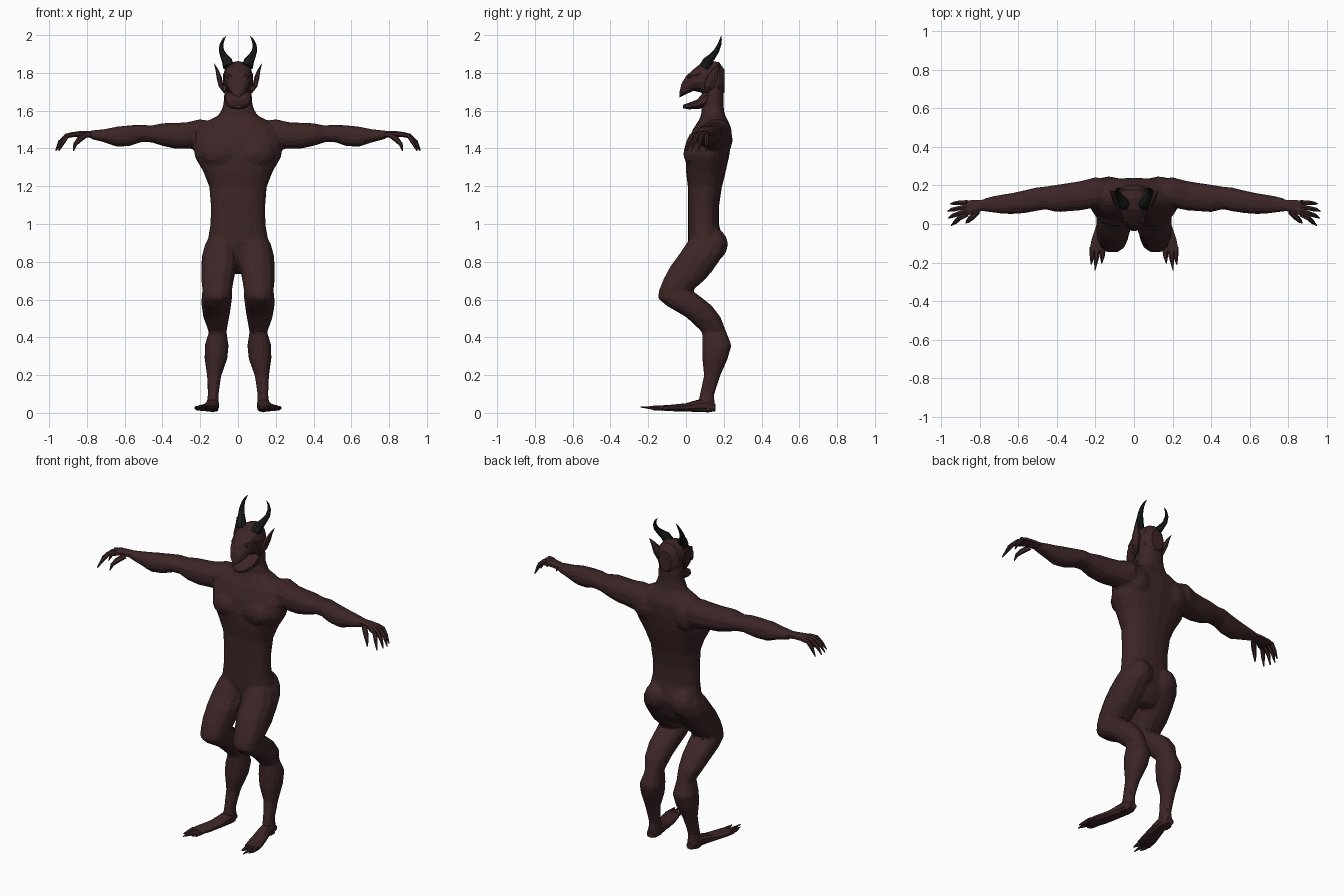
import bpy, bmesh, math
from mathutils import Vector


def material(name, rgb):
    m = bpy.data.materials.new(name)
    m.diffuse_color = (*rgb, 1)
    return m


SKIN = material("dark_maroon_skin", (0.046, 0.0185, 0.0195))
HORN = material("black_horn", (0.009, 0.012, 0.012))
ORDER = {"x": (2, 0, 1), "y": (0, 2, 1), "z": (0, 1, 2)}


def skin_rings(bm, rings):
    rings = [[bm.verts.new(p) for p in r] for r in rings]
    n = len(rings[0])
    faces = [bm.faces.new(rings[0]), bm.faces.new(rings[-1])]
    for a, b in zip(rings, rings[1:]):
        for i in range(n):
            j = (i + 1) % n
            faces.append(bm.faces.new((a[i], a[j], b[j], b[i])))
    bmesh.ops.recalc_face_normals(bm, faces=faces)


def loft(bm, axis, sections, n=12, power=0.85, side=1):
    """Sections are (position on axis, a min, a max, b min, b max)."""
    rings = []
    for t, a0, a1, b0, b1 in sections:
        ring = []
        for i in range(n):
            g = 2 * math.pi * (i + 0.5) / n
            c, s = math.cos(g), math.sin(g)
            a = (a0 + a1) / 2 + (a1 - a0) / 2 * math.copysign(abs(c) ** power, c)
            b = (b0 + b1) / 2 + (b1 - b0) / 2 * math.copysign(abs(s) ** power, s)
            k = (a, b, t)
            p = [k[j] for j in ORDER[axis]]
            ring.append((p[0] * side, p[1], p[2]))
        rings.append(ring)
    skin_rings(bm, rings)


def tube(bm, pts, radii, n=6, side=1, flat=1.0):
    pts = [Vector((p[0] * side, p[1], p[2])) for p in pts]
    rings = []
    for i, p in enumerate(pts):
        d = (pts[min(i + 1, len(pts) - 1)] - pts[max(i - 1, 0)]).normalized()
        u = d.cross(Vector((0, 1, 0.01))).normalized()
        v = d.cross(u)
        rings.append([p + u * radii[i] * flat * math.cos(2 * math.pi * k / n)
                      + v * radii[i] * math.sin(2 * math.pi * k / n) for k in range(n)])
    skin_rings(bm, rings)


def blob(bm, centre, size, side=1):
    """Muscle mass."""
    v = bmesh.ops.create_icosphere(bm, subdivisions=2, radius=1)["verts"]
    for p in v:
        p.co = Vector((side * centre[0], centre[1], centre[2])) + Vector(
            [p.co[i] * size[i] for i in range(3)])


def finish(bm, name, mat):
    me = bpy.data.meshes.new(name)
    bm.to_mesh(me)
    bm.free()
    me.materials.append(mat)
    ob = bpy.data.objects.new(name, me)
    bpy.context.collection.objects.link(ob)
    return ob


# Body: torso, arms and legs fused into one faceted skin
bm = bmesh.new()
loft(bm, "z", [
    (0.74, -0.05, 0.05, 0.06, 0.13), (0.80, -0.12, 0.12, 0.03, 0.17),
    (0.90, -0.165, 0.165, 0.01, 0.20), (1.0, -0.147, 0.147, 0.01, 0.175),
    (1.10, -0.145, 0.145, 0.01, 0.175), (1.20, -0.153, 0.153, 0.01, 0.19),
    (1.28, -0.185, 0.185, 0.0, 0.21), (1.36, -0.232, 0.232, -0.003, 0.228),
    (1.44, -0.238, 0.238, 0.01, 0.24), (1.51, -0.21, 0.21, 0.04, 0.24),
    (1.555, -0.15, 0.15, 0.07, 0.22), (1.58, -0.1, 0.1, 0.08, 0.205),
    (1.63, -0.078, 0.078, 0.085, 0.198), (1.73, -0.07, 0.07, 0.09, 0.198)], n=18)
for s in (-1, 1):
    loft(bm, "x", [
        (0.10, 0.09, 0.22, 1.42, 1.54), (0.20, 0.085, 0.245, 1.40, 1.56),
        (0.27, 0.07, 0.225, 1.40, 1.543), (0.33, 0.065, 0.215, 1.40, 1.54),
        (0.40, 0.06, 0.205, 1.415, 1.538), (0.46, 0.075, 0.195, 1.435, 1.525),
        (0.51, 0.065, 0.19, 1.437, 1.53), (0.57, 0.055, 0.175, 1.415, 1.527),
        (0.64, 0.05, 0.16, 1.41, 1.52), (0.71, 0.055, 0.15, 1.435, 1.505),
        (0.79, 0.065, 0.13, 1.455, 1.497)], side=s)
    loft(bm, "z", [
        (0.95, 0.02, 0.14, 0.04, 0.18), (0.90, 0.01, 0.175, 0.0, 0.217),
        (0.84, 0.005, 0.192, -0.04, 0.20), (0.78, 0.005, 0.197, -0.085, 0.16),
        (0.71, 0.02, 0.197, -0.122, 0.105), (0.65, 0.03, 0.19, -0.145, 0.035),
        (0.61, 0.03, 0.195, -0.152, 0.09), (0.57, 0.035, 0.195, -0.105, 0.14),
        (0.51, 0.045, 0.185, 0.0, 0.185), (0.43, 0.06, 0.155, 0.085, 0.215),
        (0.36, 0.048, 0.178, 0.085, 0.243), (0.29, 0.055, 0.178, 0.085, 0.222),
        (0.20, 0.088, 0.165, 0.095, 0.182), (0.10, 0.103, 0.16, 0.072, 0.15),
        (0.04, 0.1, 0.168, 0.06, 0.155), (0.01, 0.1, 0.168, 0.06, 0.15)], side=s)
    blob(bm, (0.095, 0.045, 1.375), (0.105, 0.06, 0.075), s)   # chest
    blob(bm, (0.085, 0.155, 0.895), (0.075, 0.068, 0.085), s)  # buttock
    blob(bm, (0.13, 0.19, 1.45), (0.085, 0.058, 0.09), s)      # shoulder blade
    blob(bm, (0.05, 0.045, 1.13), (0.05, 0.035, 0.13), s)      # belly muscle
body = finish(bm, "body", SKIN)
m = body.modifiers.new("fuse", "REMESH")
m.mode, m.voxel_size = "VOXEL", 0.011
m = body.modifiers.new("soften", "SMOOTH")
m.factor, m.iterations = 0.5, 4
m = body.modifiers.new("facet", "DECIMATE")
m.ratio = 0.09

# Head with a beaked upper face
bm = bmesh.new()
loft(bm, "y", [
    (-0.035, -0.012, 0.012, 1.672, 1.70), (-0.024, -0.034, 0.034, 1.678, 1.745),
    (0.0, -0.053, 0.053, 1.69, 1.785), (0.04, -0.068, 0.068, 1.708, 1.822),
    (0.075, -0.075, 0.075, 1.70, 1.85), (0.13, -0.08, 0.08, 1.67, 1.866),
    (0.175, -0.07, 0.07, 1.67, 1.86), (0.203, -0.04, 0.04, 1.70, 1.82)], n=14)
for s in (-1, 1):  # brow ridges
    tube(bm, [(0.012, -0.004, 1.765), (0.045, 0.02, 1.782), (0.07, 0.075, 1.80)],
         [0.008, 0.013, 0.007], side=s)
finish(bm, "head", SKIN)

# Lower jaw
bm = bmesh.new()
loft(bm, "y", [
    (-0.015, -0.02, 0.02, 1.615, 1.634), (0.015, -0.045, 0.045, 1.61, 1.645),
    (0.06, -0.062, 0.062, 1.612, 1.662), (0.10, -0.07, 0.07, 1.615, 1.71),
    (0.15, -0.066, 0.066, 1.64, 1.73)], n=10)
finish(bm, "jaw", SKIN)

for s, tag in ((-1, "right"), (1, "left")):
    # Pointed ear
    bm = bmesh.new()
    tube(bm, [(0.072, 0.105, 1.70), (0.09, 0.12, 1.735), (0.10, 0.14, 1.78),
              (0.112, 0.158, 1.82), (0.127, 0.172, 1.853)],
         [0.012, 0.03, 0.032, 0.017, 0.002], side=s, flat=0.42)
    finish(bm, tag + "_ear", SKIN)

    # Curved horn
    bm = bmesh.new()
    tube(bm, [(0.05, 0.10, 1.835), (0.058, 0.115, 1.865), (0.075, 0.14, 1.892),
              (0.088, 0.163, 1.922), (0.088, 0.177, 1.953), (0.077, 0.184, 1.98),
              (0.063, 0.186, 1.999)],
         [0.03, 0.027, 0.019, 0.014, 0.010, 0.006, 0.001], n=8, side=s)
    finish(bm, tag + "_horn", HORN)

    # Hand with four hooked fingers and a thumb
    bm = bmesh.new()
    loft(bm, "x", [
        (0.775, 0.068, 0.128, 1.457, 1.497), (0.82, 0.058, 0.127, 1.462, 1.497),
        (0.86, 0.042, 0.125, 1.462, 1.494), (0.885, 0.045, 0.12, 1.462, 1.484)],
        n=8, side=s)
    for y0, y1, reach in ((0.112, 0.105, 0.95), (0.09, 0.066, 0.965),
                          (0.068, 0.03, 0.962), (0.05, -0.008, 0.947)):
        tube(bm, [(0.865, y0, 1.478), (0.905, (y0 * 2 + y1) / 3, 1.47),
                  (reach - 0.022, (y0 + y1 * 2) / 3, 1.437), (reach, y1, 1.392)],
             [0.014, 0.013, 0.011, 0.003], side=s)
    tube(bm, [(0.81, 0.065, 1.472), (0.84, 0.035, 1.45), (0.862, 0.015, 1.425),
              (0.872, 0.005, 1.39)], [0.015, 0.015, 0.011, 0.003], side=s)
    finish(bm, tag + "_hand", SKIN)

    # Long flat foot ending in pointed toes
    bm = bmesh.new()
    loft(bm, "y", [
        (0.155, 0.112, 0.158, 0.012, 0.05), (0.12, 0.10, 0.168, 0.006, 0.08),
        (0.06, 0.10, 0.175, 0.008, 0.072), (0.0, 0.108, 0.195, 0.01, 0.054),
        (-0.08, 0.125, 0.222, 0.012, 0.046), (-0.14, 0.142, 0.233, 0.016, 0.042)],
        n=10, side=s)
    for x0, x1, y1 in ((0.162, 0.168, -0.205), (0.187, 0.203, -0.24),
                       (0.213, 0.222, -0.21)):
        tube(bm, [(x0, -0.12, 0.028), (x0 * 0.6 + x1 * 0.4, -0.17, 0.029), (x1, y1, 0.034)],
             [0.018, 0.014, 0.003], side=s, flat=0.75)
    finish(bm, tag + "_foot", SKIN)

# Stand the model on the ground
for ob in bpy.data.objects:
    ob.location.z -= 0.003
